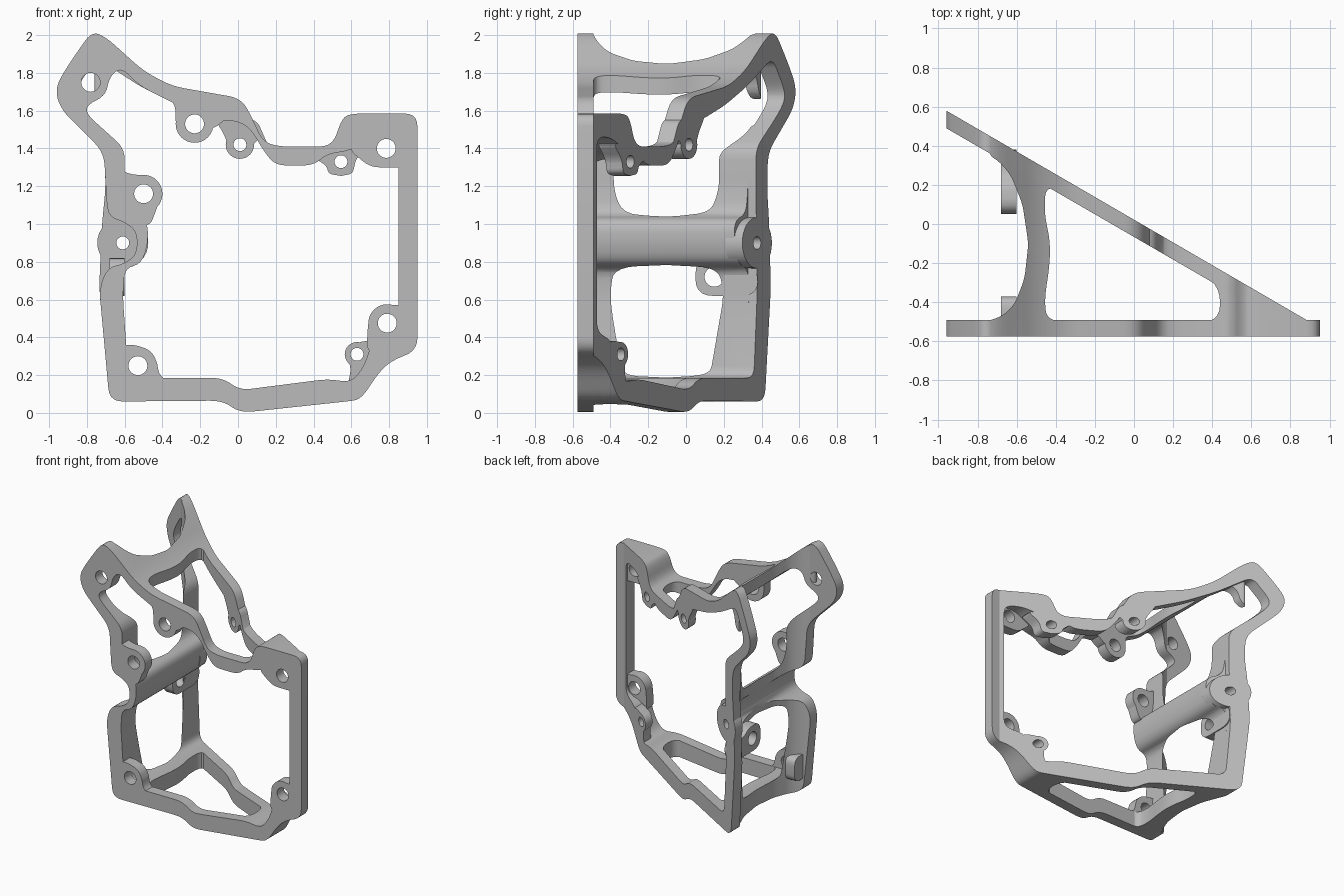
import bpy, bmesh, math
from mathutils import Vector

cube = bpy.data.objects.get("Cube")
if cube:
    bpy.data.objects.remove(cube, do_unlink=True)

grey = bpy.data.materials.new("plain grey")
grey.use_nodes = True
colour = (0.5, 0.5, 0.5, 1)
grey.diffuse_color = colour
grey.node_tree.nodes["Principled BSDF"].inputs["Base Color"].default_value = colour

prism_count = 0


def rounded(points, radius):
    """Round every corner of a closed control polygon."""
    result = []
    corners = [Vector(p) for p in points]
    for i, corner in enumerate(corners):
        before = corners[i - 1] - corner
        after = corners[(i + 1) % len(corners)] - corner
        start = corner + before.normalized() * min(radius, before.length * 0.48)
        end = corner + after.normalized() * min(radius, after.length * 0.48)
        for step in range(6):
            t = step / 5
            result.append(start * (1 - t) ** 2 + corner * 2 * t * (1 - t) + end * t * t)
    return result


def circle(centre, radius, sides=32):
    angles = [math.tau * i / sides for i in range(sides)]
    return [(centre[0] + radius * math.cos(a), centre[1] + radius * math.sin(a)) for a in angles]


def prism(name, points, axis="y", low=None, high=None):
    """Extrude an outline, given in hundredths, along an axis."""
    global prism_count
    prism_count += 1
    if low is None:
        high = 250 + prism_count
        low = -high
    place = {
        "x": lambda a, b: (low, a, b),
        "y": lambda a, b: (a, low, b),
        "z": lambda a, b: (a, b, low),
    }[axis]
    bm = bmesh.new()
    face = bm.faces.new([bm.verts.new(Vector(place(*p)) / 100) for p in points])
    grown = bmesh.ops.extrude_face_region(bm, geom=[face])["geom"]
    offset = Vector([(high - low) / 100 if axis == letter else 0 for letter in "xyz"])
    bmesh.ops.translate(bm, vec=offset, verts=[g for g in grown if isinstance(g, bmesh.types.BMVert)])
    bmesh.ops.recalc_face_normals(bm, faces=bm.faces)
    mesh = bpy.data.meshes.new(name)
    bm.to_mesh(mesh)
    bm.free()
    mesh.materials.append(grey)
    obj = bpy.data.objects.new(name, mesh)
    bpy.context.collection.objects.link(obj)
    return obj


def combine(target, operation, *tools):
    """Apply booleans and discard the tools."""
    for tool in tools:
        modifier = target.modifiers.new("combine", "BOOLEAN")
        modifier.operation = operation
        modifier.solver = "EXACT"
        modifier.object = tool
        bpy.context.view_layer.update()
        evaluated = target.evaluated_get(bpy.context.evaluated_depsgraph_get())
        mesh = bpy.data.meshes.new_from_object(evaluated)
        target.modifiers.clear()
        target.data = mesh
        bpy.data.objects.remove(tool, do_unlink=True)
    return target


def ring(name, outer, inner):
    return combine(prism(name, rounded(outer, 7)), "DIFFERENCE", prism("opening", rounded(inner, 6)))


def discs(centres, radius):
    return [prism("disc", circle(c, radius)) for c in centres]


# Frame outlines: shared right part, then the two versions of the left side
outer_shared = [
    (-90, 184), (-77.5, 202), (-70, 199), (-50, 181), (-35, 173), (2, 166.5), (8, 155),
    (13, 144), (21, 141), (50, 141), (55, 156), (60, 158.5), (95, 158.5), (95, 33),
    (82, 28), (75, 22), (65, 7), (57, 6), (1, 0), (-8, 6.5), (-68, 6), (-73.5, 66)]
outer_top_left = [(-70, 120), (-71, 138), (-94, 161), (-97, 172)]
outer_notched = outer_shared + [
    (-69, 77), (-60, 79), (-53.5, 84), (-53.5, 96), (-60, 101), (-69, 104)] + outer_top_left
outer_straight = outer_shared + [(-72, 100)] + outer_top_left

inner_shared = [
    (-52, 173), (-32, 163), (-10, 155), (0, 154.5), (7, 150), (14, 138), (20, 131), (40, 131),
    (47, 137), (60, 139), (72, 146), (85, 146), (85, 43), (71, 38), (67, 25), (60, 16),
    (48, 18), (1, 12), (-8, 18.5), (-58, 18.5), (-61, 62)]
inner_top_left = [(-60, 118), (-60, 140), (-80, 158)]
inner_notched = inner_shared + [
    (-60, 76.5), (-51, 79), (-47.5, 90), (-48, 102), (-58, 105)] + inner_top_left + [
    (-80, 163), (-70, 168), (-68, 178), (-62, 183)]
inner_straight = inner_shared + inner_top_left + [(-86, 165), (-86, 171), (-75, 188)]

# Front frame with mounting pads
front_holes = [(-78, 175), (-23, 153), (-50, 116), (-53, 25), (79, 47.5), (78.5, 140)]
front_pads = [
    [(-38, 168), (-33, 163), (-33, 150), (-14, 150), (-8, 154), (-2, 160)],
    [(-64, 130), (-57, 126), (-46, 126), (-40, 118), (-43, 108), (-47, 98), (-62, 104)],
    [(-66, 36), (-52, 36), (-43, 29), (-42, 20), (-36, 16), (-66, 12)],
    [(90, 57), (76, 57), (69, 50), (68, 32), (80, 31), (90, 40)],
    [(58, 140), (70, 130), (90, 130), (90, 151), (70, 151)]]
front_frame = ring("front_frame", outer_notched, inner_notched)
combine(front_frame, "UNION", *[prism("pad", rounded(p, 5)) for p in front_pads])
combine(front_frame, "UNION", *discs(front_holes[1:5], 10))
combine(front_frame, "DIFFERENCE", *discs(front_holes, 5))
front_slab = [(-110, -57.5), (110, -57.5), (110, -49), (-110, -49)]
combine(front_frame, "INTERSECT", prism("front_slab", front_slab, "z"))

# Slanted rear frame with screw bosses
rear_holes = [(1, 142), (54.5, 133), (63, 31), (-61, 90)]
rear_pads = [
    [(-14, 158), (-7, 147), (-5, 140), (7, 140), (11, 146), (18, 137), (10, 155)],
    [(40, 135), (47, 131), (48, 126), (61, 126), (62, 134), (70, 143), (55, 141)],
    [(74, 38), (69, 31), (66, 14), (58, 14), (60, 24), (57, 31), (64, 38)]]
rear_frame = ring("rear_frame", outer_straight, inner_straight)
combine(rear_frame, "UNION", *[prism("pad", rounded(p, 4)) for p in rear_pads])
combine(rear_frame, "UNION", *discs(rear_holes[:2], 7.5), *discs(rear_holes[2:3], 6.5))
combine(rear_frame, "UNION", *discs(rear_holes[3:], 13.5))
combine(rear_frame, "DIFFERENCE", *discs(rear_holes, 3.4))
rear_slab = [(-100, 60.3), (100, -55.9), (100, -57), (87, -57), (-100, 51.3)]
combine(rear_frame, "INTERSECT", prism("rear_slab", rear_slab, "z"))

# Connecting webs between the two frames, waisted at the side, with a window
web_plan = [
    (-74, 41), (-74, 35), (-69, 32), (-63, 25), (-57, 10), (-54, -10), (-56, -28),
    (-61, -41), (-67, -47), (-76, -50), (-76, -54), (88, -54)]
window_plan = [(-45, 21), (-46, 6), (-43, -8), (-43, -20), (-46, -40), (-44, -50), (44, -50), (44, -31)]
web = ring("connecting_web", outer_notched, inner_notched)
combine(web, "INTERSECT", prism("web_plan", rounded(web_plan, 4), "z"))
combine(web, "DIFFERENCE", prism("window", rounded(window_plan, 9), "z"))

# Side tabs on the wall
rear_tab = prism("rear_tab", rounded([(5, 62), (38, 62), (38, 77), (25, 77), (20, 82), (5, 82)], 9), "x", -68, -60)
combine(rear_tab, "DIFFERENCE", prism("tab_hole", circle((15, 72), 5.2), "x"))
front_tab = prism("front_tab", rounded([(-52, 17), (-37, 17), (-37, 36), (-52, 36)], 6), "x", -68, -60)

# Smooth the curved walls, keeping the plate edges crisp
bpy.ops.object.select_all(action="DESELECT")
for part in (front_frame, rear_frame, web, rear_tab, front_tab):
    part.select_set(True)
    bpy.context.view_layer.objects.active = part
bpy.ops.object.shade_smooth_by_angle(angle=math.radians(32))
